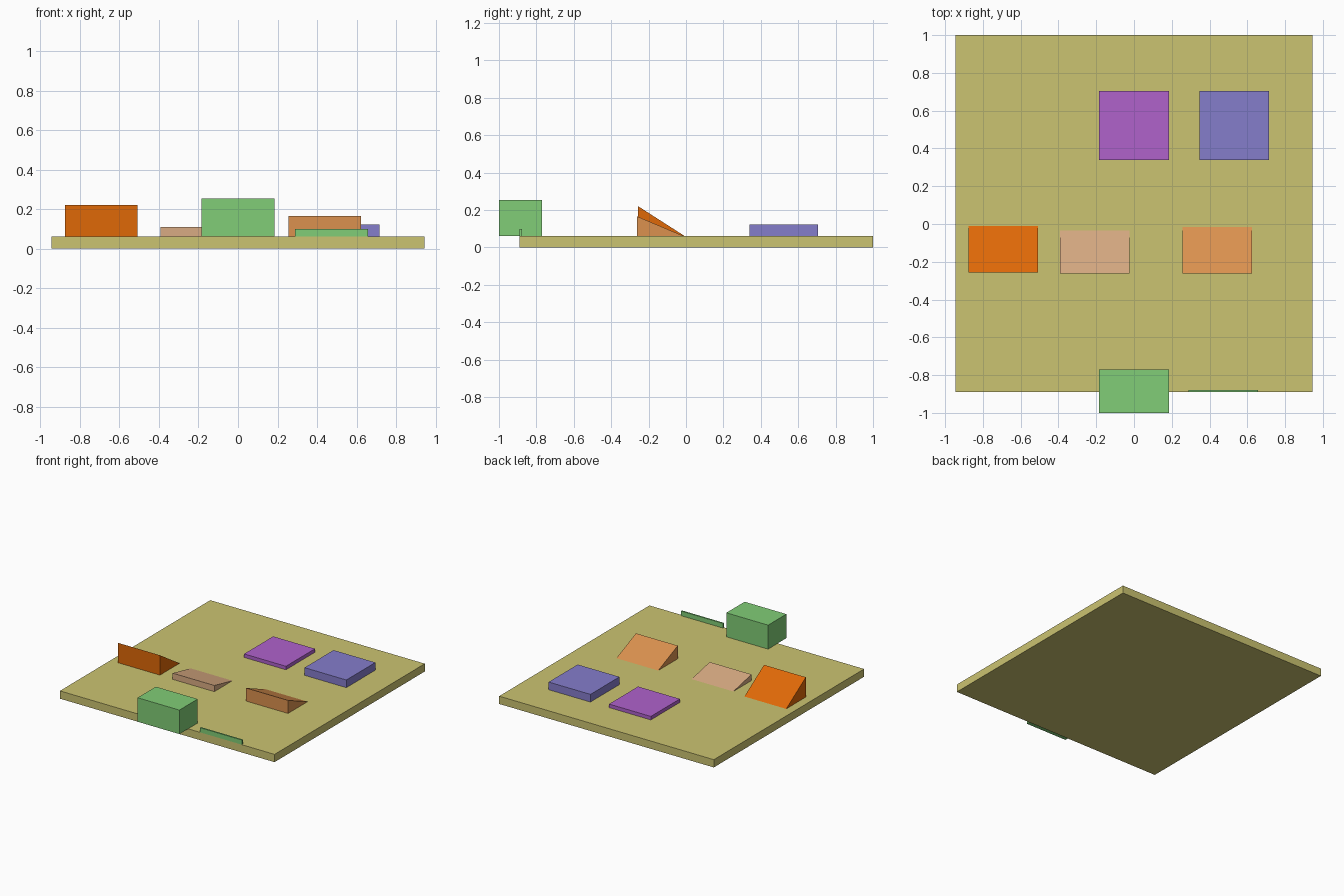
import bpy, bmesh

if "Cube" in bpy.data.objects:
    bpy.data.objects.remove(bpy.data.objects["Cube"])

W = 0.184      # half width shared by every block and ramp
TOP = 0.062    # top surface of the board


def material(name, rgb):
    m = bpy.data.materials.new(name)
    m.diffuse_color = [(c / 255) ** 2.2 for c in rgb] + [1.0]
    m.use_nodes = True
    m.node_tree.nodes["Principled BSDF"].inputs["Base Color"].default_value = m.diffuse_color
    return m


def extrude_x(name, profile, x0, x1, mat):
    """Extrude a (y, z) profile from x0 to x1."""
    bm = bmesh.new()
    face = bm.faces.new([bm.verts.new((x0, y, z)) for y, z in profile])
    geo = bmesh.ops.extrude_face_region(bm, geom=[face])["geom"]
    moved = [v for v in geo if isinstance(v, bmesh.types.BMVert)]
    bmesh.ops.translate(bm, verts=moved, vec=(x1 - x0, 0, 0))
    bmesh.ops.recalc_face_normals(bm, faces=bm.faces)
    me = bpy.data.meshes.new(name)
    bm.to_mesh(me)
    bm.free()
    me.materials.append(mat)
    ob = bpy.data.objects.new(name, me)
    bpy.context.collection.objects.link(ob)
    return ob


def box(name, x0, x1, y0, y1, z0, z1, mat):
    return extrude_x(name, [(y0, z0), (y1, z0), (y1, z1), (y0, z1)], x0, x1, mat)


green = material("green", (128, 204, 118))

# Board
box("base_board", -0.945, 0.945, -0.89, 1.0, 0, TOP, material("olive", (202, 194, 112)))

# Flat pads at the back
for name, x, top, rgb in [("thin_pad", 0.0, 0.09, (174, 98, 202)),
                          ("thick_pad", 0.532, 0.123, (132, 124, 202))]:
    box(name, x - W, x + W, 0.34, 0.705, TOP, top, material(name, rgb))

# Ramps in the middle row, toes sunk slightly into the board
for name, x, y, top, rgb in [("steep_ramp", -0.692, -0.256, 0.22, (222, 104, 16)),
                             ("shallow_ramp", -0.209, -0.262, 0.111, (216, 170, 130)),
                             ("medium_ramp", 0.44, -0.262, 0.166, (218, 144, 80))]:
    extrude_x(name, [(y, 0.054), (0.003, 0.054), (y, top)], x - W, x + W,
              material(name, rgb))

# Blocks along the front edge
box("deep_block", -W, W, -1.0, -0.77, TOP, 0.253, green)
box("edge_strip", 0.473 - W, 0.473 + W, -0.89, -0.878, TOP, 0.099, green)
